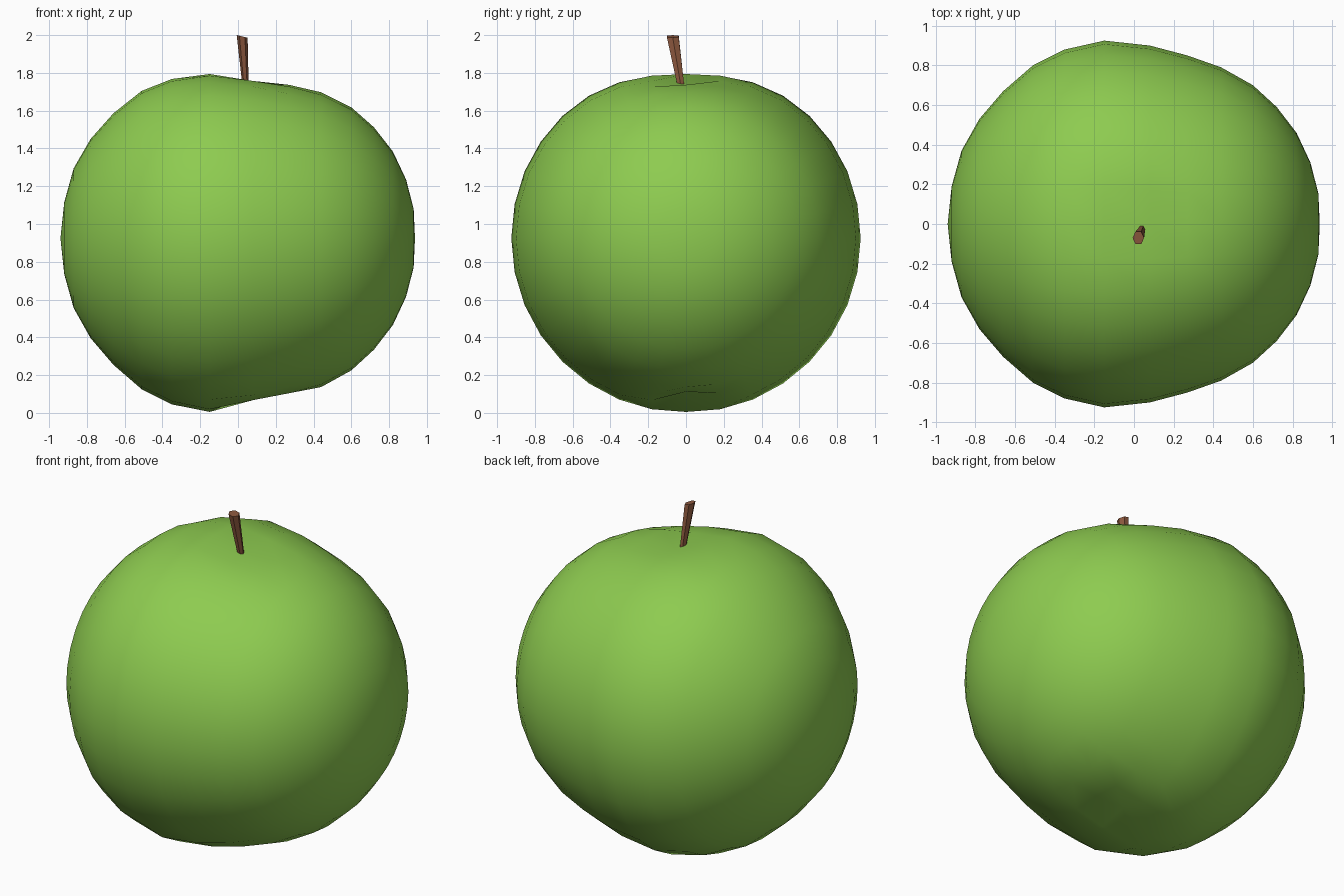
import bpy, bmesh
from math import sin, cos, tau, exp

if "Cube" in bpy.data.objects:
    bpy.data.objects.remove(bpy.data.objects["Cube"])


def make_object(name, bm, color, smooth):
    bmesh.ops.recalc_face_normals(bm, faces=bm.faces)
    mesh = bpy.data.meshes.new(name)
    bm.to_mesh(mesh)
    bm.free()
    obj = bpy.data.objects.new(name, mesh)
    bpy.context.collection.objects.link(obj)
    mat = bpy.data.materials.new(name + "_color")
    mat.diffuse_color = color
    mat.use_nodes = True
    mat.node_tree.nodes["Principled BSDF"].inputs["Base Color"].default_value = mat.diffuse_color
    mesh.materials.append(mat)
    for p in mesh.polygons:
        p.use_smooth = smooth
    return obj


def bump(x, y, cx, cy, size):
    return exp(-((x - cx) ** 2 + (y - cy) ** 2) / size ** 2)


# Apple body: rings around the x axis (x, radius), closed by a pole at each end
PROFILE = [(-0.92, .19), (-.87, .37), (-.78, .53), (-.66, .67), (-.51, .80),
           (-.35, .88), (-.15, .925), (.08, .90), (.27, .85), (.44, .79),
           (.60, .70), (.72, .59), (.82, .46), (.89, .31), (.93, .155)]
SEGS, MID = 32, 0.925
bm = bmesh.new()
rings = [[bm.verts.new((x, r * cos(tau * i / SEGS), MID + r * sin(tau * i / SEGS)))
          for i in range(SEGS)] for x, r in PROFILE]
poles = [bm.verts.new((-.94, 0, MID)), bm.verts.new((.937, 0, MID))]
for i in range(SEGS):
    j = (i + 1) % SEGS
    for a, b in zip(rings, rings[1:]):
        bm.faces.new((a[i], a[j], b[j], b[i]))
    bm.faces.new((poles[0], rings[0][j], rings[0][i]))
    bm.faces.new((poles[1], rings[-1][i], rings[-1][j]))

# Flattened crown with a stem dimple, and a hollow underneath
for v in bm.verts:
    x, y, z = v.co
    if z > 1.3:
        v.co.z -= .058 * bump(x, y, -.05, 0, .45) + .04 * bump(x, y, .08, 0, .12)
    elif z < 0.5:
        v.co.z += .09 * bump(x, y, .12, 0, .16)
make_object("apple_body", bm, (0.27, 0.60, 0.08, 1), True)

# Stem: leaning six-sided taper, wider at the tip
bm = bmesh.new()
lower, upper = [[bm.verts.new((cx + r * cos(tau * i / 6), cy + r * sin(tau * i / 6) * 1.25,
                               cz - slope * cos(tau * i / 6)))
                 for i in range(6)]
                for cx, cy, cz, r, slope in ((.042, -.022, 1.70, .015, 0),
                                             (.022, -.07, 1.993, .029, .007))]
for i in range(6):
    j = (i + 1) % 6
    bm.faces.new((lower[i], lower[j], upper[j], upper[i]))
bm.faces.new(lower[::-1])
bm.faces.new(upper)
make_object("stem", bm, (0.27, 0.10, 0.05, 1), False)
